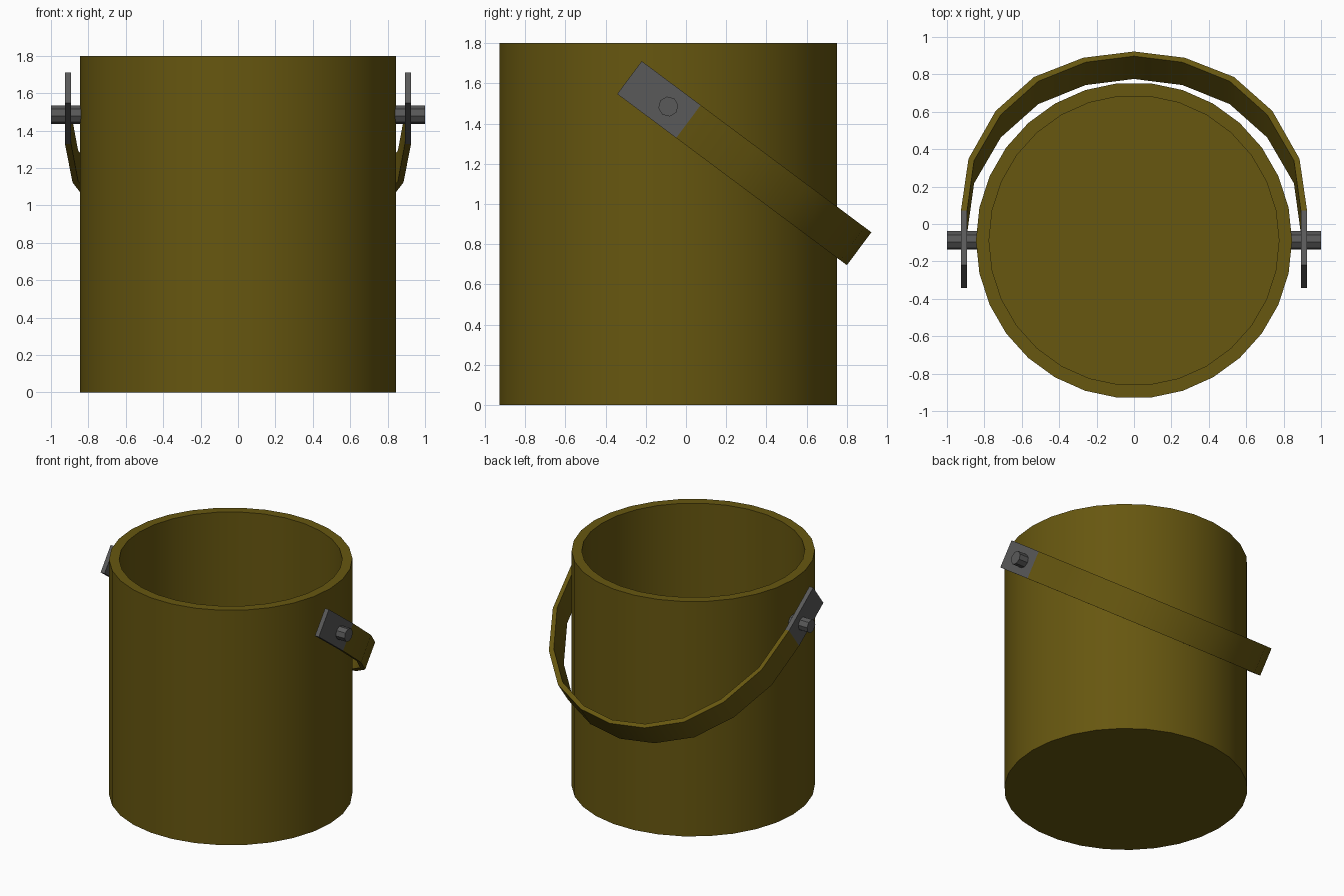
import bpy
import bmesh
import math
from mathutils import Matrix

if "Cube" in bpy.data.objects:
    bpy.data.objects.remove(bpy.data.objects["Cube"])

PIVOT = (0, -0.088, 1.485)
TILT = math.radians(-36.7)


def make_material(name, rgb):
    mat = bpy.data.materials.new(name)
    mat.use_nodes = True
    color = (*rgb, 1)
    mat.diffuse_color = color
    mat.node_tree.nodes["Principled BSDF"].inputs["Base Color"].default_value = color
    return mat


olive = make_material("olive", (0.135, 0.095, 0.005))
grey = make_material("dark_grey", (0.1, 0.1, 0.1))


def finish(name, bm, mat, location, tilt=0, smooth=False):
    bmesh.ops.recalc_face_normals(bm, faces=bm.faces)
    mesh = bpy.data.meshes.new(name)
    bm.to_mesh(mesh)
    bm.free()
    mesh.materials.append(mat)
    obj = bpy.data.objects.new(name, mesh)
    bpy.context.collection.objects.link(obj)
    obj.location = location
    obj.rotation_euler.x = tilt
    if smooth:
        bpy.ops.object.select_all(action='DESELECT')
        obj.select_set(True)
        bpy.context.view_layer.objects.active = obj
        bpy.ops.object.shade_smooth_by_angle(angle=math.radians(30))
    return obj


# Bucket: rings up the outside, over the rim and down to the floor
bm = bmesh.new()
SIDES = 30
rings = []
for radius, z in [(0.845, 0), (0.845, 1.8), (0.775, 1.8), (0.775, 0.07)]:
    angles = [math.tau * i / SIDES for i in range(SIDES)]
    rings.append([bm.verts.new((radius * math.cos(a), radius * math.sin(a), z)) for a in angles])
for low, high in zip(rings, rings[1:]):
    for i in range(SIDES):
        j = (i + 1) % SIDES
        bm.faces.new((low[i], low[j], high[j], high[i]))
bm.faces.new(rings[0])
bm.faces.new(rings[-1])
finish("bucket", bm, olive, (0, PIVOT[1], 0), smooth=True)

# Handle: flat strap bent around the back, tilted about the pivot
outer = [(0.925, 0.125), (0.885, 0.468), (0.74, 0.787), (0.535, 1.014), (0.272, 1.142), (0, 1.184)]
inner = [(0.892, 0.125), (0.855, 0.457), (0.712, 0.763), (0.512, 0.985), (0.26, 1.112), (0, 1.153)]


def full_arc(half):
    return half + [(-x, y) for x, y in reversed(half[:-1])]


HALF_WIDTH = 0.102
bm = bmesh.new()
sections = []
for (ox, oy), (ix, iy) in zip(full_arc(outer), full_arc(inner)):
    corners = [(ox, oy, -HALF_WIDTH), (ox, oy, HALF_WIDTH), (ix, iy, HALF_WIDTH), (ix, iy, -HALF_WIDTH)]
    sections.append([bm.verts.new(c) for c in corners])
for a, b in zip(sections, sections[1:]):
    for i in range(4):
        j = (i + 1) % 4
        bm.faces.new((a[i], a[j], b[j], b[i]))
bm.faces.new(sections[0])
bm.faces.new(sections[-1])
finish("handle", bm, olive, PIVOT, TILT, smooth=True)

# Metal end plates and pivot pins on both sides
for side, sign in (("left", 1), ("right", -1)):
    bm = bmesh.new()
    bmesh.ops.create_cube(bm, size=1, matrix=Matrix.Translation((sign * 0.9085, -0.058, 0))
                          @ Matrix.Diagonal((0.033, 0.366, 2 * HALF_WIDTH, 1)))
    finish(side + "_handle_plate", bm, grey, PIVOT, TILT)

    bm = bmesh.new()
    bmesh.ops.create_cone(bm, cap_ends=True, segments=8, radius1=0.05, radius2=0.05, depth=0.18,
                          matrix=Matrix.Translation((sign * 0.91, 0, 0))
                          @ Matrix.Rotation(math.pi / 2, 4, 'Y'))
    finish(side + "_pivot_pin", bm, grey, PIVOT, TILT)
